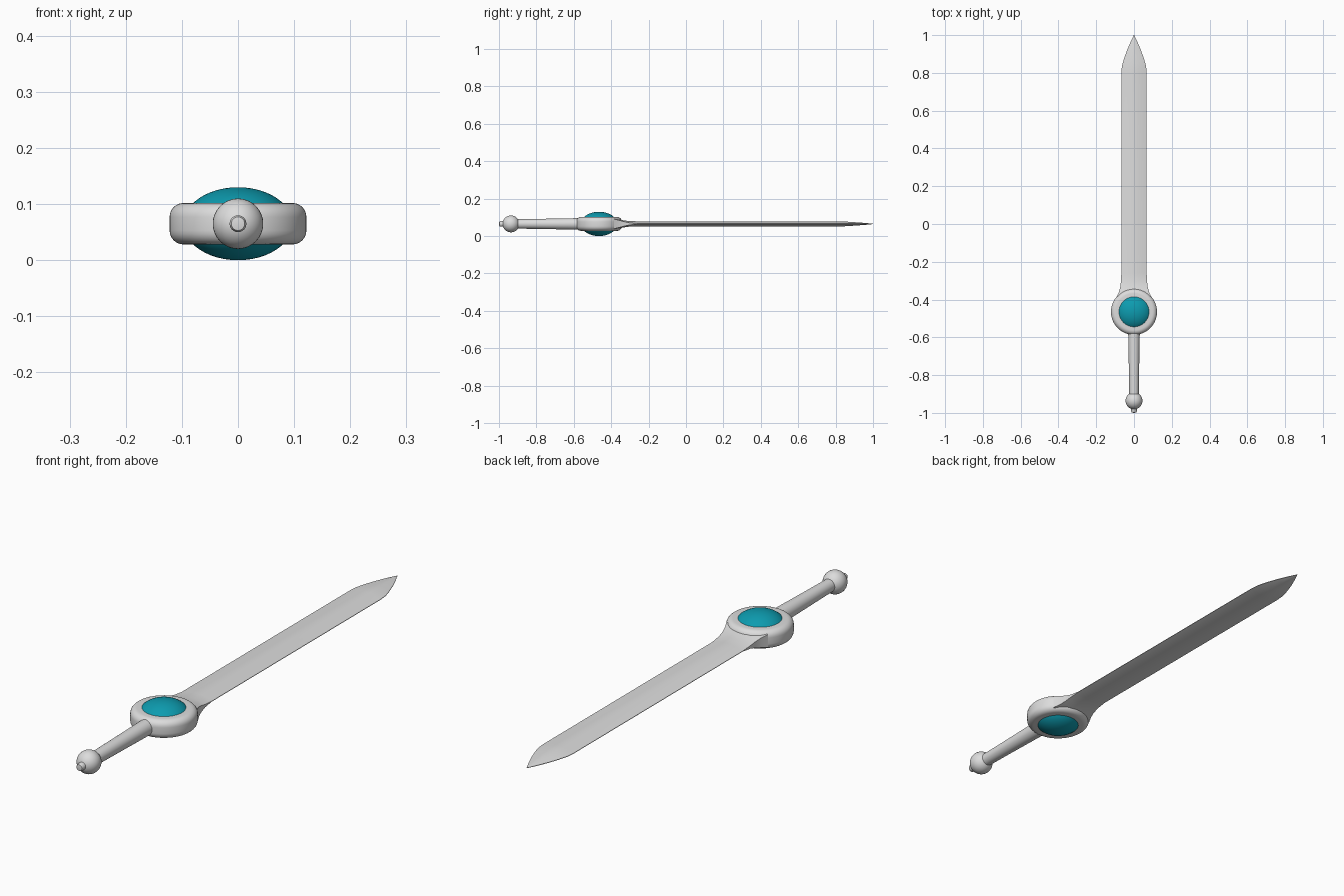
import bpy, bmesh, math
from mathutils import Matrix, Vector

if "Cube" in bpy.data.objects:
    bpy.data.objects.remove(bpy.data.objects["Cube"])

Z0 = 0.065    # height of the sword's centre plane
YG = -0.465   # centre of the round guard


def material(name, rgb):
    m = bpy.data.materials.new(name)
    m.diffuse_color = (*rgb, 1)
    m.use_nodes = True
    m.node_tree.nodes["Principled BSDF"].inputs["Base Color"].default_value = m.diffuse_color
    return m


steel = material("light_grey_steel", (0.72, 0.72, 0.72))
teal = material("teal_gem", (0.004, 0.33, 0.43))


def finish(name, bm, mat, angle):
    bmesh.ops.remove_doubles(bm, verts=bm.verts, dist=1e-5)
    bmesh.ops.recalc_face_normals(bm, faces=bm.faces)
    me = bpy.data.meshes.new(name)
    bm.to_mesh(me)
    bm.free()
    me.materials.append(mat)
    me.shade_smooth()
    me.set_sharp_from_angle(angle=math.radians(angle))
    ob = bpy.data.objects.new(name, me)
    bpy.context.collection.objects.link(ob)
    return ob


def loft(name, rings, mat, angle, closed=False, caps=False):
    """Skin a list of equal-length rings of points."""
    bm = bmesh.new()
    vs = [[bm.verts.new(p) for p in ring] for ring in rings]
    n = len(vs[0])
    pairs = list(zip(vs, vs[1:])) + ([(vs[-1], vs[0])] if closed else [])
    for a, b in pairs:
        for i in range(n):
            j = (i + 1) % n
            bm.faces.new((a[i], a[j], b[j], b[i]))
    if caps:
        bm.faces.new(vs[0])
        bm.faces.new(vs[-1])
    return finish(name, bm, mat, angle)


def lathe(name, profile, mat, along_y=False, closed=False, n=48, angle=40):
    """Turn (radius, position) points round the z axis at the guard or the long y axis."""
    rings = []
    for r, h in profile:
        ring = []
        for i in range(n):
            a = 2 * math.pi * i / n
            c, s = r * math.cos(a), r * math.sin(a)
            ring.append((c, h, Z0 + s) if along_y else (c, YG + s, Z0 + h))
        rings.append(ring)
    return loft(name, rings, mat, angle, closed)


# Guard: thick ring with rounded outer edges
R, H, B = 0.122, 0.037, 0.025
arc = [(R - B + B * math.sin(math.radians(a)), H - B + B * math.cos(math.radians(a)))
       for a in range(0, 91, 15)]
half = [(0.074, H)] + arc
lathe("guard_ring", half + [(r, -h) for r, h in reversed(half)], steel, closed=True, n=64)

# Gem: flattened ball showing on both faces of the guard
bm = bmesh.new()
bmesh.ops.create_uvsphere(bm, u_segments=48, v_segments=24, radius=1)
bm.transform(Matrix.Translation((0, YG, Z0)) @ Matrix.Diagonal((0.097, 0.097, 0.065, 1)))
finish("gem", bm, teal, 60)

# Grip: slightly tapered handle
lathe("grip", [(0.031, -0.55), (0.030, -0.62), (0.027, -0.78), (0.025, -0.91)],
      steel, along_y=True, n=32)

# Pommel: ball with a small end knob
bm = bmesh.new()
bmesh.ops.create_uvsphere(bm, u_segments=32, v_segments=20, radius=0.045)
bm.transform(Matrix.Translation((0, -0.936, Z0)) @ Matrix.Rotation(math.pi / 2, 4, 'X'))
finish("pommel", bm, steel, 60)
lathe("pommel_knob", [(0.015, -0.97), (0.015, -0.992), (0.012, -0.998), (0, -1.0)],
      steel, along_y=True, n=24)

# Blade stations: y, half width, ridge half width, ridge half thickness, edge half thickness
stations = [
    (-0.385, 0.092, 0.030, 0.030, 0.026),
    (-0.360, 0.080, 0.028, 0.024, 0.020),
    (-0.335, 0.073, 0.025, 0.019, 0.013),
    (-0.305, 0.069, 0.022, 0.015, 0.006),
    (-0.260, 0.067, 0.020, 0.014, 0.001),
    (0.800, 0.067, 0.020, 0.014, 0.001),
    (0.835, 0.064, 0.019, 0.0135, 0.001),
    (0.875, 0.053, 0.016, 0.011, 0.001),
    (0.920, 0.037, 0.011, 0.008, 0.001),
    (0.960, 0.020, 0.006, 0.005, 0.001),
    (1.000, 0.001, 0.0005, 0.001, 0.0005),
]
rings = []
for y, w, r, t, e in stations:
    sec = [(w, e), (r, t), (-r, t), (-w, e), (-w, -e), (-r, -t), (r, -t), (w, -e)]
    rings.append([(x, y, Z0 + z) for x, z in sec])
loft("blade", rings, steel, 25, caps=True)
